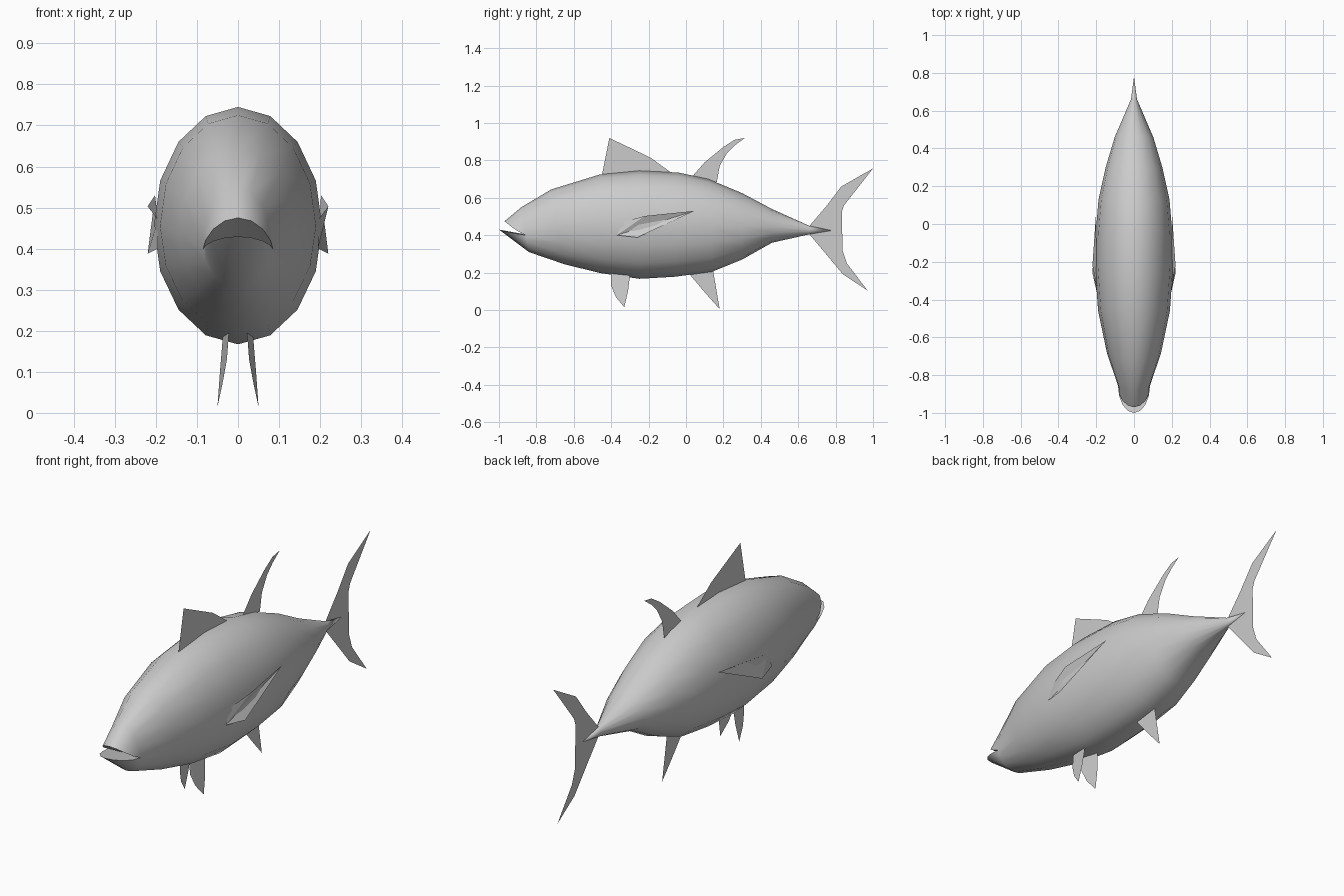
import bpy, bmesh
from math import sin, cos, pi
from mathutils import Vector

if "Cube" in bpy.data.objects:
    bpy.data.objects.remove(bpy.data.objects["Cube"])

N = 16


def finish(bm, name, smooth=None):
    me = bpy.data.meshes.new(name)
    bm.to_mesh(me)
    bm.free()
    ob = bpy.data.objects.new(name, me)
    bpy.context.collection.objects.link(ob)
    if smooth:
        bpy.ops.object.select_all(action='DESELECT')
        ob.select_set(True)
        bpy.context.view_layer.objects.active = ob
        bpy.ops.object.shade_smooth_by_angle(angle=smooth)
    return ob


def fin(name, pts):
    """Thin flat fin from an outline of (x, y, z) points."""
    bm = bmesh.new()
    bm.faces.new([bm.verts.new(p) for p in pts])
    bmesh.ops.triangulate(bm, faces=bm.faces[:])
    return finish(bm, name)


# Body cross-sections: top y, top z, bottom y, bottom z, widest z, half width
stations = [
    (-0.88, 0.55, -0.84, 0.31, 0.40, 0.085),
    (-0.72, 0.645, -0.65, 0.245, 0.44, 0.143),
    (-0.46, 0.725, -0.46, 0.198, 0.455, 0.19),
    (-0.25, 0.745, -0.25, 0.167, 0.455, 0.205),
    (-0.04, 0.735, -0.06, 0.178, 0.455, 0.203),
    (0.12, 0.70, 0.14, 0.205, 0.455, 0.188),
    (0.30, 0.625, 0.30, 0.27, 0.45, 0.15),
    (0.46, 0.54, 0.46, 0.36, 0.445, 0.102),
    (0.66, 0.45, 0.66, 0.405, 0.428, 0.016),
]

bm = bmesh.new()
rings = []
for yt, zt, yb, zb, zm, w in stations:
    ring = []
    for k in range(N):
        a = 2 * pi * k / N
        c = cos(a)
        z = zm + c * ((zt - zm) if c > 0 else (zm - zb))
        y = yb + (yt - yb) * (z - zb) / (zt - zb)
        ring.append(bm.verts.new((w * sin(a), y, z)))
    rings.append(ring)
for a, b in zip(rings, rings[1:]):
    for k in range(N):
        j = (k + 1) % N
        bm.faces.new((a[k], a[j], b[j], b[k]))

# Tail root tapers to a point buried in the tail fin
root = bm.verts.new((0, 0.78, 0.425))
for k in range(N):
    bm.faces.new((rings[-1][k], rings[-1][(k + 1) % N], root))

# Jaws: each half of the first ring runs forward to a curved lip
first = rings[0]
throat = bm.verts.new((0, -0.86, 0.405))
for start, ty, tz in ((-4, -0.97, 0.475), (4, -1.0, 0.43)):
    half = [first[(start + i) % N] for i in range(9)]
    lip = [half[0]]
    for i in range(1, 8):
        c = sin(i * pi / 8)
        end = half[0].co
        lip.append(bm.verts.new((half[0].co.x * cos(i * pi / 8),
                                 end.y + (ty - end.y) * c,
                                 end.z + (tz - end.z) * c ** 1.3)))
    lip.append(half[8])
    for i in range(8):
        quad = []
        for v in (half[i], half[i + 1], lip[i + 1], lip[i]):
            if v not in quad:
                quad.append(v)
        bm.faces.new(quad)
        bm.faces.new((lip[i], lip[i + 1], throat))
bmesh.ops.recalc_face_normals(bm, faces=bm.faces[:])
finish(bm, "body", 0.8)

# Fins on the centre plane, outlines as (y, z)
outlines = {
    "front_dorsal_fin": [(-0.45, 0.72), (-0.41, 0.92), (-0.19, 0.815), (-0.08, 0.735)],
    "rear_dorsal_fin": [(0.03, 0.71), (0.10, 0.79), (0.20, 0.872), (0.26, 0.91), (0.315, 0.92),
                        (0.26, 0.88), (0.22, 0.84), (0.18, 0.77), (0.165, 0.685)],
    "anal_fin": [(0.02, 0.19), (0.10, 0.095), (0.18, 0.005), (0.15, 0.11), (0.145, 0.21)],
    "tail_fin": [(0.66, 0.45), (0.75, 0.555), (0.83, 0.66), (1.0, 0.757), (0.87, 0.655),
                 (0.845, 0.56), (0.80, 0.425), (0.83, 0.34), (0.86, 0.25), (0.97, 0.105),
                 (0.84, 0.19), (0.765, 0.28), (0.66, 0.405)],
}
for name, pts in outlines.items():
    fin(name, [(0, y, z) for y, z in pts])

# Paired fins
pelvic = [(0.022, -0.40, 0.195), (0.027, -0.40, 0.13), (0.038, -0.375, 0.07), (0.05, -0.33, 0.015),
          (0.044, -0.31, 0.10), (0.037, -0.30, 0.185)]
pectoral = [(0.195, -0.34, 0.47), (0.22, -0.22, 0.503), (0.202, 0.045, 0.53),
            (0.22, -0.26, 0.388), (0.195, -0.37, 0.40)]
for side, s in (("right", 1), ("left", -1)):
    fin(side + "_pelvic_fin", [(s * x, y, z) for x, y, z in pelvic])
    fin(side + "_pectoral_fin", [(s * x, y, z) for x, y, z in pectoral])
